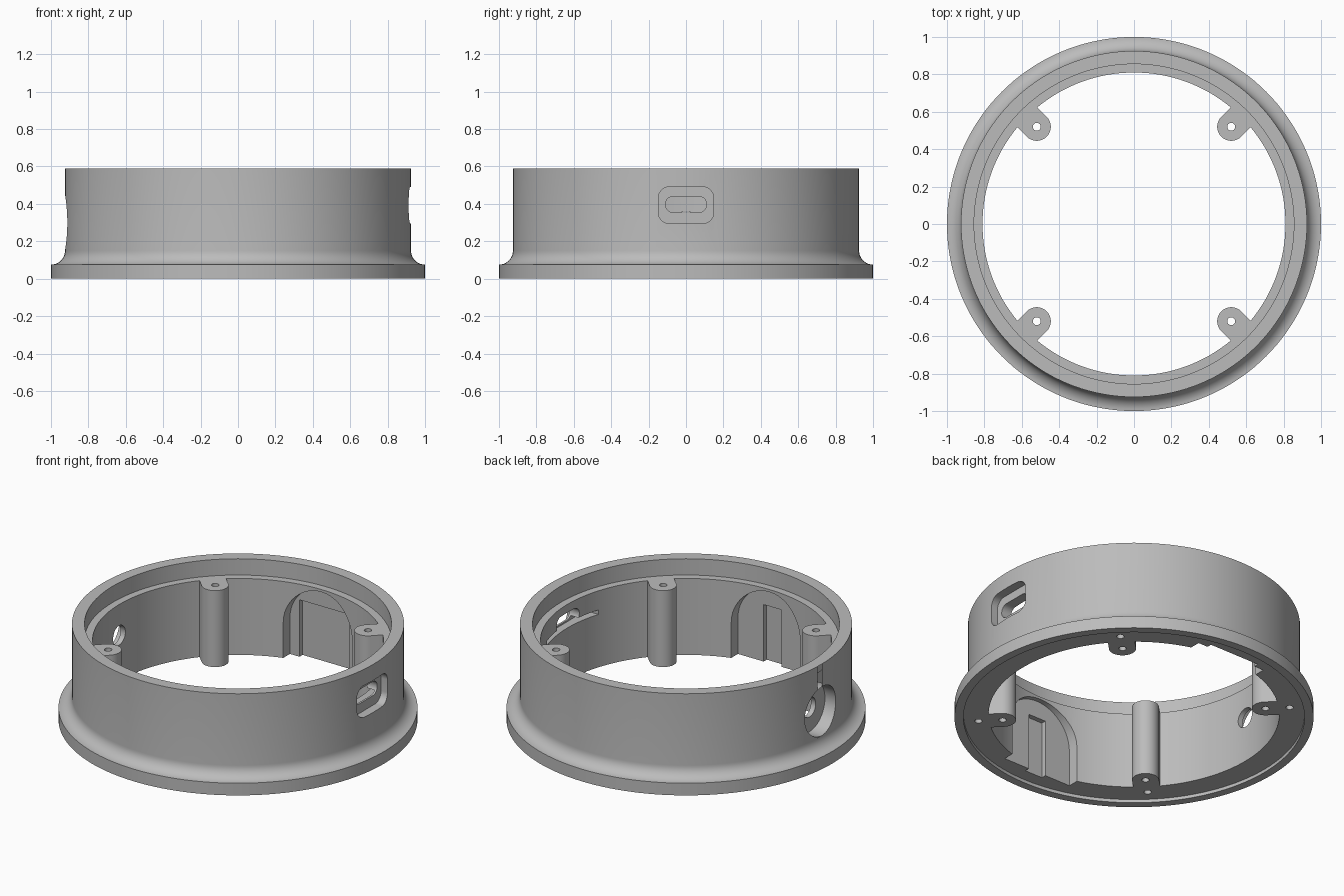
import bpy, bmesh
from math import sin, cos, pi, radians
from mathutils import Matrix

cube = bpy.data.objects.get("Cube")
if cube:
    bpy.data.objects.remove(cube, do_unlink=True)

grey = bpy.data.materials.new("plain grey")
grey.use_nodes = True
grey.diffuse_color = (0.5, 0.5, 0.5, 1)
grey.node_tree.nodes["Principled BSDF"].inputs["Base Color"].default_value = (0.5, 0.5, 0.5, 1)


def add_object(name, bm):
    bmesh.ops.recalc_face_normals(bm, faces=bm.faces)
    mesh = bpy.data.meshes.new(name)
    bm.to_mesh(mesh)
    bm.free()
    mesh.materials.append(grey)
    obj = bpy.data.objects.new(name, mesh)
    bpy.context.scene.collection.objects.link(obj)
    return obj


def lathe(name, profile, steps=144):
    """Closed (radius, z) profile turned around the z axis."""
    bm = bmesh.new()
    rings = []
    for i in range(steps):
        a = 2 * pi * i / steps
        rings.append([bm.verts.new((r * cos(a), r * sin(a), z)) for r, z in profile])
    n = len(profile)
    for i in range(steps):
        p, q = rings[i], rings[(i + 1) % steps]
        for j in range(n):
            k = (j + 1) % n
            bm.faces.new((p[j], q[j], q[k], p[k]))
    return add_object(name, bm)


def rounded(half_w, half_h, r, cu=0, cv=0, seg=12):
    """Rounded rectangle outline; also gives circles, slots and arches."""
    pts = []
    for q, (su, sv) in enumerate(((1, 1), (-1, 1), (-1, -1), (1, -1))):
        for i in range(seg + 1):
            a = pi / 2 * (q + i / seg)
            p = (cu + su * (half_w - r) + r * cos(a), cv + sv * (half_h - r) + r * sin(a))
            if not pts or abs(p[0] - pts[-1][0]) + abs(p[1] - pts[-1][1]) > 1e-5:
                pts.append(p)
    if abs(pts[0][0] - pts[-1][0]) + abs(pts[0][1] - pts[-1][1]) < 1e-5:
        pts.pop()
    return pts


def box(half_w, low, high):
    return [(-half_w, low), (half_w, low), (half_w, high), (-half_w, high)]


def prism(name, outline, w0, w1, frame):
    bm = bmesh.new()
    lo = [bm.verts.new(frame @ Matrix.Translation((u, v, w0)).translation) for u, v in outline]
    hi = [bm.verts.new(frame @ Matrix.Translation((u, v, w1)).translation) for u, v in outline]
    bm.faces.new(lo[::-1])
    bm.faces.new(hi)
    for i in range(len(lo)):
        j = (i + 1) % len(lo)
        bm.faces.new((lo[i], lo[j], hi[j], hi[i]))
    return add_object(name, bm)


def wall_frame(degrees):
    """u runs along the wall, v is up, w points outward."""
    a = radians(degrees)
    return Matrix(((-sin(a), 0, cos(a), 0), (cos(a), 0, sin(a), 0),
                   (0, 1, 0, 0), (0, 0, 0, 1)))


def combine(target, tool, operation):
    mod = target.modifiers.new(operation, 'BOOLEAN')
    mod.operation = operation
    mod.solver = 'EXACT'
    mod.object = tool
    deps = bpy.context.evaluated_depsgraph_get()
    mesh = bpy.data.meshes.new_from_object(target.evaluated_get(deps))
    target.modifiers.clear()
    old, target.data = target.data, mesh
    bpy.data.meshes.remove(old)
    bpy.data.objects.remove(tool, do_unlink=True)


# Ring wall with flange, concave fillet, top ledge and shallow base recess
FLOOR, LEDGE, TOP = 0.02, 0.49, 0.59
fillet = [(1 - 0.075 * sin(t * pi / 20), 0.15 - 0.075 * cos(t * pi / 20)) for t in range(11)]
profile = [(0.81, FLOOR), (0.95, FLOOR), (0.95, 0), (1, 0)] + fillet
profile += [(0.925, TOP), (0.855, TOP), (0.855, LEDGE), (0.81, LEDGE)]
housing = lathe("ring_housing", profile)

# Arched recesses inside the front and back walls, each with a deeper panel
for angle, panel in ((90, 0.17), (-90, 0.06)):
    frame = wall_frame(angle)
    combine(housing, prism("arch_cutter", rounded(0.235, 0.435, 0.235, 0, 0.04),
                           0.6, 0.84, frame), 'DIFFERENCE')
    combine(housing, prism("panel_cutter", box(panel, -0.1, 0.37), 0.6, 0.87, frame), 'DIFFERENCE')

# Port on the left: outer pocket, through slot and inner board groove
port = wall_frame(0)
for outline, w0, w1 in ((rounded(0.148, 0.098, 0.06, 0, 0.393), 0.87, 1.1),
                        (rounded(0.11, 0.043, 0.042, 0, 0.397), 0.6, 1.1),
                        (box(0.25, 0.345, 0.372), 0.6, 0.858)):
    combine(housing, prism("port_cutter", outline, w0, w1, port), 'DIFFERENCE')

# Round socket on the right: countersunk pocket and through hole
socket = wall_frame(180)
for r, w0 in ((0.15, 0.84), (0.06, 0.6)):
    combine(housing, prism("socket_cutter", rounded(r, r, r, 0, 0.3), w0, 1.1, socket), 'DIFFERENCE')

# Four screw bosses with through holes, plus blind holes in the base
for angle in (45, 135, 225, 315):
    turn = Matrix.Rotation(radians(angle), 4, 'Z')
    boss = rounded(0.125, 0.075, 0.075, 0.785, 0)
    boss = [(min(u, 0.835), v) for u, v in boss]
    boss = [p for i, p in enumerate(boss) if p[0] < 0.835] + [(0.835, -0.075), (0.835, 0.075)]
    combine(housing, prism("boss", boss, FLOOR, LEDGE, turn), 'UNION')
    for u, top in ((0.735, 1), (0.87, 0.17)):
        hole = rounded(0.021, 0.021, 0.021, u, 0, 6)
        combine(housing, prism("hole_cutter", hole, -0.1, top, turn), 'DIFFERENCE')

# Smooth curved walls, crisp edges
bpy.ops.object.select_all(action='DESELECT')
housing.select_set(True)
bpy.context.view_layer.objects.active = housing
bpy.ops.object.shade_smooth_by_angle(angle=radians(25))
